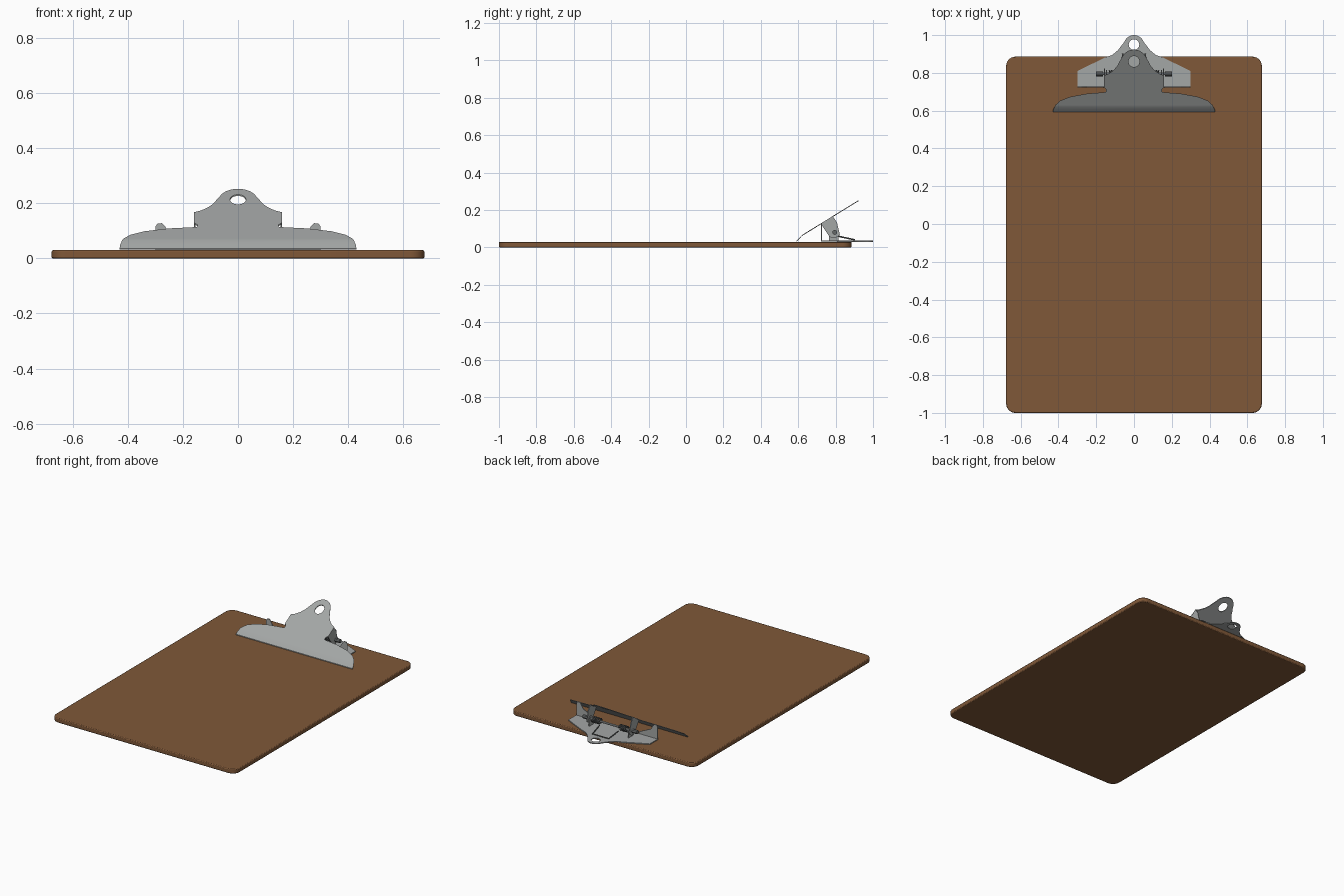
import bpy, bmesh
from math import sin, cos, pi, radians
from mathutils import Matrix, Vector

cube = bpy.data.objects.get("Cube")
if cube:
    bpy.data.objects.remove(cube, do_unlink=True)


def material(name, color, metallic=0.0):
    m = bpy.data.materials.new(name)
    m.use_nodes = True
    m.diffuse_color = (*color, 1)
    m.node_tree.nodes["Principled BSDF"].inputs["Base Color"].default_value = (*color, 1)
    return m


WOOD = material("brown hardboard", (0.215, 0.098, 0.040))
STEEL = material("grey steel", (0.37, 0.385, 0.38))
DARK = material("dark steel", (0.13, 0.14, 0.14))

# Local (u, v) sheet axes mapped onto the model axes
FLAT = Matrix.Identity(3)
FACING_FRONT = Matrix(((1, 0, 0), (0, 0, 1), (0, 1, 0)))
FACING_SIDE = Matrix(((0, 0, 1), (1, 0, 0), (0, 1, 0)))


def arc(cx, cy, r, start, end, steps):
    angles = [radians(start + (end - start) * i / steps) for i in range(steps + 1)]
    return [(cx + r * cos(a), cy + r * sin(a)) for a in angles]


def mirrored(half):
    return half + [(-x, y) for x, y in reversed(half) if abs(x) > 1e-5]


def finish(name, mesh, mat):
    mesh.materials.clear()
    mesh.materials.append(mat)
    obj = bpy.data.objects.new(name, mesh)
    bpy.context.collection.objects.link(obj)
    bpy.ops.object.select_all(action='DESELECT')
    obj.select_set(True)
    bpy.context.view_layer.objects.active = obj
    bpy.ops.object.shade_smooth_by_angle(angle=radians(35))
    return obj


def curve_mesh(curve):
    temp = bpy.data.objects.new("temp", curve)
    bpy.context.collection.objects.link(temp)
    deps = bpy.context.evaluated_depsgraph_get()
    mesh = bpy.data.meshes.new_from_object(temp.evaluated_get(deps))
    bpy.data.objects.remove(temp, do_unlink=True)
    return mesh


def sheet(name, loops, thick, offset, mat, axes=FLAT, bend=None, folds=()):
    """Cut a sheet from outlines (first outer, rest holes), optionally bent along y."""
    curve = bpy.data.curves.new(name, 'CURVE')
    curve.dimensions = '2D'
    curve.fill_mode = 'BOTH'
    curve.extrude = thick / 2
    for loop in loops:
        s = curve.splines.new('POLY')
        s.points.add(len(loop) - 1)
        for p, (u, v) in zip(s.points, loop):
            p.co = (u, v, 0, 1)
        s.use_cyclic_u = True
    mesh = curve_mesh(curve)
    bm = bmesh.new()
    bm.from_mesh(mesh)
    bmesh.ops.remove_doubles(bm, verts=bm.verts, dist=1e-5)
    for y in folds:
        bmesh.ops.bisect_plane(bm, geom=bm.verts[:] + bm.edges[:] + bm.faces[:],
                               plane_co=(0, y, 0), plane_no=(0, 1, 0))
    if not folds:
        bmesh.ops.dissolve_limit(bm, angle_limit=0.01, verts=bm.verts, edges=bm.edges)
    for v in bm.verts:
        if bend:
            v.co.z += bend(v.co.y)
        v.co = axes @ (v.co + Vector((0, 0, offset)))
    bmesh.ops.recalc_face_normals(bm, faces=bm.faces)
    bm.to_mesh(mesh)
    bm.free()
    return finish(name, mesh, mat)


def wire(name, points, radius, mat):
    curve = bpy.data.curves.new(name, 'CURVE')
    curve.dimensions = '3D'
    curve.bevel_depth = radius
    curve.bevel_resolution = 2
    curve.use_fill_caps = True
    s = curve.splines.new('POLY')
    s.points.add(len(points) - 1)
    for p, co in zip(s.points, points):
        p.co = (*co, 1)
    return finish(name, curve_mesh(curve), mat)


# Board with rounded corners and softened edges
W, BACK, FRONT, R = 0.677, 0.886, -1.0, 0.05
corners = (arc(W - R, FRONT + R, R, -90, 0, 8) + arc(W - R, BACK - R, R, 0, 90, 8)
           + arc(R - W, BACK - R, R, 90, 180, 8) + arc(R - W, FRONT + R, R, 180, 270, 8))
board = sheet("board", [corners], 0.03, 0.015, WOOD)
bevel = board.modifiers.new("soft edge", 'BEVEL')
bevel.width = 0.005
bevel.segments = 2
bevel.limit_method = 'ANGLE'
bevel.angle_limit = radians(50)

# Base plate with hanging tab
base_half = [(0.30, 0.725), (0.30, 0.81), (0.15, 0.883), (0.115, 0.895), (0.085, 0.92),
             (0.066, 0.945)] + arc(0, 0.946, 0.054, 20, 90, 10)
sheet("base_plate", [mirrored(base_half), arc(0, 0.95, 0.028, 0, 345, 23)],
      0.006, 0.033, STEEL)


# Pressing clip: steep lip, then a straight lever
def clip_height(y):
    return 0.034 + 1.05 * (y - 0.592) if y < 0.62 else 0.0634 + 0.617 * (y - 0.62)


clip_half = [(0.43, 0.592), (0.428, 0.605), (0.416, 0.63), (0.39, 0.653), (0.34, 0.673),
             (0.25, 0.69), (0.16, 0.697), (0.148, 0.70), (0.148, 0.712), (0.16, 0.725),
             (0.16, 0.785), (0.135, 0.795), (0.11, 0.813), (0.09, 0.835),
             (0.077, 0.86)] + arc(0, 0.852, 0.071, 20, 90, 12)
sheet("clip", [mirrored(clip_half), arc(0, 0.86, 0.029, 0, 345, 23)],
      0.005, 0, STEEL, bend=clip_height, folds=(0.62,))

# Hinge parts repeated on both sides
ROD_Y, ROD_Z = 0.795, 0.08
for side, label in ((1, "left"), (-1, "right")):
    ear = [(0.722, 0.125), (0.785, 0.165), (0.807, 0.134), (0.823, 0.066),
           (0.80, 0.05), (0.768, 0.055)]
    sheet(label + "_clip_ear", [ear], 0.005, side * 0.157, STEEL, FACING_SIDE)
    post = [(0.765, 0.033), (0.815, 0.033), (0.815, 0.08)] + \
        arc(ROD_Y, ROD_Z, 0.018, 20, 160, 6) + [(0.765, 0.07)]
    sheet(label + "_base_ear", [post], 0.005, side * 0.145, STEEL, FACING_SIDE)
    bracket = [(0.16, 0.033), (0.30, 0.033), (0.30, 0.115), (0.293, 0.126),
               (0.277, 0.128), (0.266, 0.118), (0.25, 0.09), (0.165, 0.05)]
    sheet(label + "_bracket", [[(side * x, z) for x, z in bracket]],
          0.005, 0.725, STEEL, FACING_FRONT)
    wire(label + "_rod_cap", [(side * 0.165, ROD_Y, ROD_Z), (side * 0.20, ROD_Y, ROD_Z)],
         0.013, DARK)
    turns, steps = 5, 12
    coil = [(side * (0.07 + 0.06 * i / (turns * steps)),
             ROD_Y + 0.017 * cos(2 * pi * i / steps),
             ROD_Z + 0.017 * sin(2 * pi * i / steps)) for i in range(turns * steps + 1)]
    wire(label + "_spring", coil, 0.004, DARK)

# Hinge rod and spring lever
wire("hinge_rod", [(-0.18, ROD_Y, ROD_Z), (0.18, ROD_Y, ROD_Z)], 0.007, STEEL)
wire("spring_lever", [(-0.07, 0.812, 0.06), (-0.06, 0.90, 0.041),
                      (0.06, 0.90, 0.041), (0.07, 0.812, 0.06)], 0.004, DARK)
